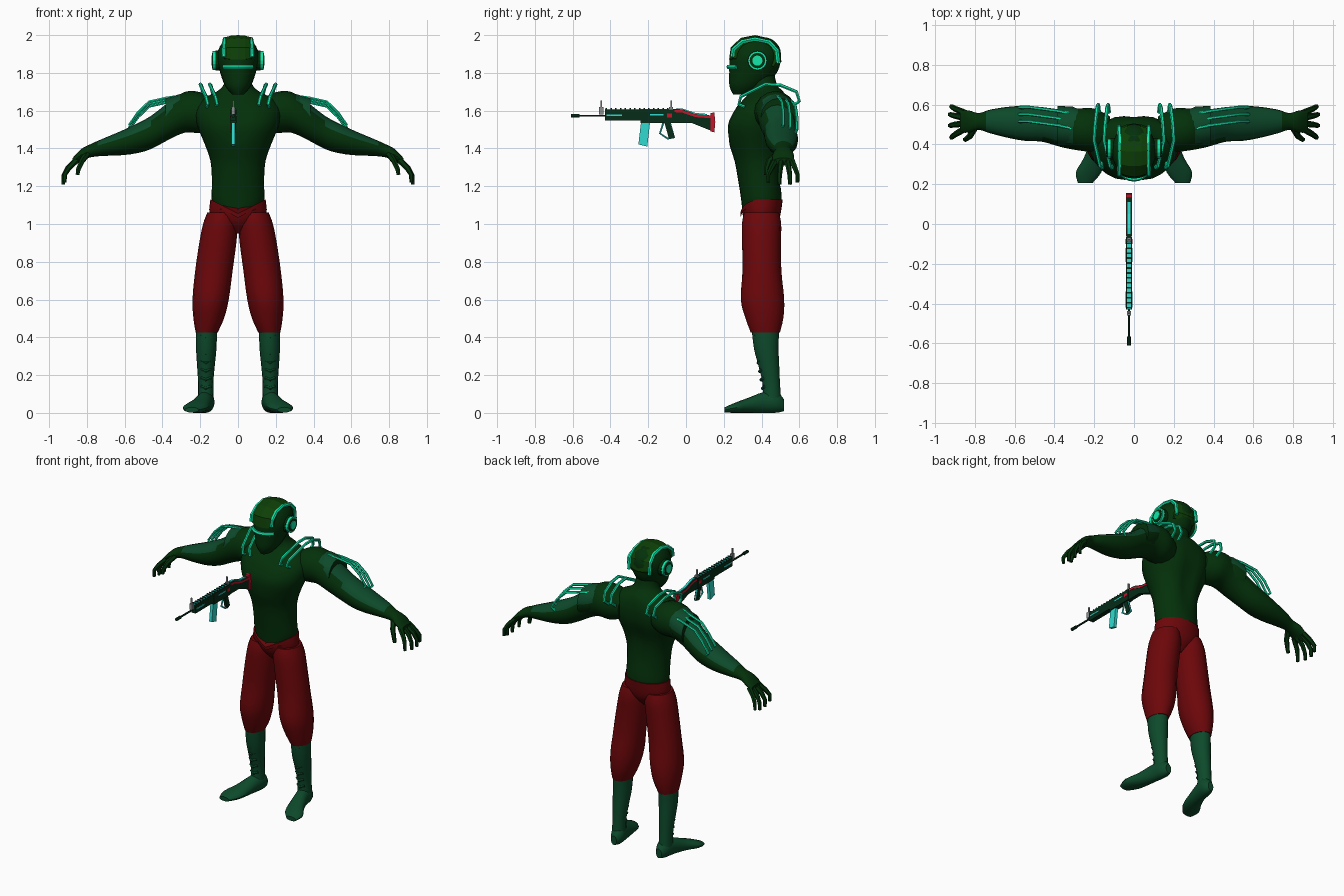
import bpy, bmesh, math
from mathutils import Vector

cube = bpy.data.objects.get("Cube")
if cube:
    bpy.data.objects.remove(cube)


def material(name, *rgb):
    m = bpy.data.materials.new(name)
    m.use_nodes = True
    m.diffuse_color = (*rgb, 1)
    m.node_tree.nodes["Principled BSDF"].inputs["Base Color"].default_value = (*rgb, 1)
    return m


SUIT = material("dark green suit", .001, .03, .003)
CAP = material("helmet green", .004, .05, .002)
BOOT = material("boot green", .004, .068, .024)
RED = material("dark red cloth", .15, .002, .003)
TEAL = material("bright teal", .006, .8, .4)
GUN = material("gun dark green", .002, .025, .009)
CYAN = material("gun cyan", .03, .7, .62)
STOCK = material("gun red", .55, .008, .025)
GREY = material("sight grey", .25, .27, .27)


def finish(ob, smooth=True):
    bpy.ops.object.select_all(action='DESELECT')
    ob.select_set(True)
    bpy.context.view_layer.objects.active = ob
    if ob.type == 'CURVE':
        bpy.ops.object.convert(target='MESH')
        ob = bpy.context.object
    if smooth:
        bpy.ops.object.shade_smooth_by_angle(angle=math.radians(35))
    return ob


def mesh(name, verts, faces, mats, smooth=True, rule=None):
    bm = bmesh.new()
    vs = [bm.verts.new(v) for v in verts]
    for f in faces:
        bm.faces.new([vs[i] for i in f])
    bmesh.ops.recalc_face_normals(bm, faces=bm.faces)
    bm.normal_update()
    if rule:
        for f in bm.faces:
            f.material_index = rule(f)
    me = bpy.data.meshes.new(name)
    bm.to_mesh(me)
    bm.free()
    for m in mats:
        me.materials.append(m)
    ob = bpy.data.objects.new(name, me)
    bpy.context.collection.objects.link(ob)
    return finish(ob, smooth)


def loft(name, rings, mats, axis='z', side=1, n=16, sub=3, tweak=None, rule=None):
    """Skin smooth elliptical rings (x, y, z, radius a, radius b)."""
    r = [Vector(k) for k in rings]
    path = []
    for i in range(len(r) - 1):
        a, b, c, d = r[max(i - 1, 0)], r[i], r[i + 1], r[min(i + 2, len(r) - 1)]
        for k in range(sub):
            t = k / sub
            path.append(b + (c - a) * (t / 2) + (a * 2 - b * 5 + c * 4 - d) * (t * t / 2)
                        + (b * 3 - a - c * 3 + d) * (t ** 3 / 2))
    path.append(r[-1])
    verts = []
    for x, y, z, ra, rb in path:
        for k in range(n):
            u = ra * math.cos(math.tau * k / n)
            v = rb * math.sin(math.tau * k / n)
            p = {'z': (x + u, y + v, z), 'x': (x, y + u, z + v), 'y': (x + u, y, z + v)}[axis]
            p = tweak(*p) if tweak else p
            verts.append((p[0] * side, p[1], p[2]))
    faces = [(i * n + k, i * n + (k + 1) % n, (i + 1) * n + (k + 1) % n, (i + 1) * n + k)
             for i in range(len(path) - 1) for k in range(n)]
    faces += [tuple(range(n)), tuple(range(len(verts) - n, len(verts)))]
    return mesh(name, verts, faces, mats, rule=rule)


def extrude(name, outline, x0, x1, mat, taper=0):
    """Extrude a (y, z) outline along x, optionally shrinking toward both sides."""
    n = len(outline)
    cy, cz = sum(p[0] for p in outline) / n, sum(p[1] for p in outline) / n
    verts = []
    for k in range(5):
        s = 1 - taper * (k / 2 - 1) ** 2
        x = x0 + (x1 - x0) * k / 4
        verts += [(x, cy + (y - cy) * s, cz + (z - cz) * s) for y, z in outline]
    faces = [(j * n + i, j * n + (i + 1) % n, (j + 1) * n + (i + 1) % n, (j + 1) * n + i)
             for j in range(4) for i in range(n)]
    faces += [tuple(range(n)), tuple(range(4 * n, 5 * n))]
    return mesh(name, verts, faces, [mat], smooth=False)


def tube(name, pts, radius, mat, side=1, tip=1):
    cu = bpy.data.curves.new(name, 'CURVE')
    cu.dimensions = '3D'
    cu.bevel_depth = radius
    cu.bevel_resolution = 1
    cu.use_fill_caps = True
    sp = cu.splines.new('POLY')
    sp.points.add(len(pts) - 1)
    for i, (p, (x, y, z)) in enumerate(zip(sp.points, pts)):
        p.co = (x * side, y, z, 1)
        p.radius = 1 + (tip - 1) * i / (len(pts) - 1)
    cu.materials.append(mat)
    ob = bpy.data.objects.new(name, cu)
    bpy.context.collection.objects.link(ob)
    return finish(ob)


# Torso with a spine groove and a chest cleft that fade out at their ends
def muscle(x, y, z):
    groove = max(0, 1 - abs(x) / .08)
    if y > .42:
        y -= .024 * groove * max(0, 1 - ((z - 1.43) / .25) ** 2)
    elif y < .35:
        y += .014 * groove * max(0, 1 - ((z - 1.53) / .1) ** 2)
    return x, y, z


loft("torso", [(0, .4, 1.05, .10, .1), (0, .4, 1.12, .138, .107), (0, .39, 1.22, .138, .112),
               (0, .38, 1.33, .145, .122), (0, .372, 1.42, .175, .142), (0, .38, 1.52, .215, .168),
               (0, .4, 1.6, .225, .15), (0, .42, 1.66, .19, .115), (0, .425, 1.7, .115, .09),
               (0, .41, 1.74, .075, .07), (0, .4, 1.82, .065, .065)], [SUIT], n=28, tweak=muscle)


# Pants hips with a waistline dipping at the front
def dip(x, y, z):
    if z > 1.1 and y < .4:
        z -= .075 * max(0, 1 - abs(x) / .145)
    return x, y, z


loft("pants_hips", [(0, .4, .95, .025, .035), (0, .4, 1.0, .1, .08), (0, .4, 1.05, .15, .1),
                    (0, .4, 1.13, .146, .112)], [RED], n=28, tweak=dip)

for s, tag in ((1, "left"), (-1, "right")):
    # Leg and boot
    loft(tag + "_pants_leg", [(.085, .4, 1.06, .078, .092), (.093, .4, 1.0, .092, .104),
                              (.107, .4, .9, .098, .103), (.128, .402, .75, .099, .103),
                              (.145, .405, .6, .096, .115), (.155, .415, .5, .081, .1),
                              (.166, .42, .425, .058, .077)], [RED], side=s)
    loft(tag + "_boot_shaft", [(.166, .42, .45, .055, .073), (.168, .425, .34, .054, .065),
                               (.17, .44, .24, .046, .054), (.171, .452, .15, .04, .046),
                               (.171, .455, .05, .042, .05)], [BOOT], side=s)
    loft(tag + "_foot", [(.165, .52, .04, .02, .03), (.167, .48, .057, .043, .056),
                         (.178, .41, .055, .045, .055), (.2, .33, .04, .053, .04),
                         (.228, .26, .027, .064, .027), (.245, .205, .016, .036, .014)],
         [BOOT], axis='y', side=s)
    for i in range(7):
        z = .13 + i * .045
        y = .405 - i * .0075
        tube(tag + "_boot_lace", [(.145, y + .012, z + .01), (.17, y, z), (.195, y + .012, z + .01)],
             .009, BOOT, s)

    # Arm, with a plate along its outer top
    loft(tag + "_arm", [(.12, .45, 1.58, .09, .08), (.2, .47, 1.59, .11, .108),
                        (.28, .475, 1.592, .105, .108), (.36, .48, 1.55, .095, .1),
                        (.46, .5, 1.485, .087, .088), (.54, .505, 1.452, .088, .078),
                        (.62, .51, 1.428, .08, .064), (.72, .515, 1.405, .06, .045),
                        (.78, .515, 1.388, .042, .035), (.83, .515, 1.366, .056, .031),
                        (.875, .515, 1.33, .055, .02)], [SUIT, BOOT], axis='x', side=s,
         rule=lambda f: int(.3 < abs(f.calc_center_median().x) < .74 and f.normal.z > .5))
    loft(tag + "_shoulder_pad", [(.25, .485, 1.615, .08, .07), (.31, .49, 1.592, .1, .095),
                                 (.385, .495, 1.568, .098, .098)], [SUIT, BOOT], axis='x',
         side=s, sub=1, rule=lambda f: int(f.normal.z > .1))

    # Fingers and thumb
    for y, dy, reach in ((.475, -.04, .9), (.505, -.01, 1), (.535, .015, 1), (.56, .03, .9)):
        tube(tag + "_finger", [(.855, y, 1.338), (.855 + .047 * reach, y + dy * .6, 1.295),
                               (.855 + .069 * reach, y + dy, 1.338 - .085 * reach),
                               (.855 + .07 * reach, y + dy, 1.338 - .13 * reach)], .017, SUIT, s, .6)
    tube(tag + "_thumb", [(.8, .485, 1.37), (.825, .44, 1.335), (.845, .425, 1.29),
                          (.85, .425, 1.26)], .018, SUIT, s, .6)

    # Arm tubes and trapezius tubes
    for i in range(3):
        y = .495 + i * .036
        z = -.012 * i
        tube(tag + "_arm_tube", [(.29, y - .02, 1.68 + z), (.38, y, 1.667 + z), (.47, y + .012, 1.647 + z),
                                 (.53, y + .02, 1.59 + z), (.575, y + .02, 1.525 + z),
                                 (.55, y + .01, 1.5 + z)], .008, TEAL, s)
    for x in (.115, .165):
        tube(tag + "_shoulder_tube", [(x, .31, 1.62), (x - .005, .28, 1.635), (x + .005, .29, 1.675),
                                      (x + .035, .42, 1.74), (x + .03, .5, 1.735), (x + .02, .585, 1.70),
                                      (x + .015, .6, 1.65), (x + .01, .56, 1.62)], .0095, TEAL, s)

    # Earpiece and crown strip
    for part, x, r, m in (("housing", .118, .053, SUIT), ("rim", .134, .05, TEAL),
                          ("dish", .137, .041, SUIT), ("button", .141, .027, TEAL)):
        disc = [(.378 + r * math.cos(math.tau * k / 16), 1.865 + r * math.sin(math.tau * k / 16))
                for k in range(16)]
        extrude(tag + "_ear_" + part, disc, s * .09, s * x, m)
    tube(tag + "_crown_strip", [(.075, .245, 1.885), (.075, .25, 1.925), (.072, .298, 1.966),
                                (.07, .365, 1.979), (.072, .44, 1.964), (.075, .482, 1.92),
                                (.075, .49, 1.85)], .0115, TEAL, s)

# Head, crown panel and visor
loft("head", [(0, .3, 1.685, .03, .05), (0, .32, 1.73, .068, .09), (0, .355, 1.8, .094, .126),
              (0, .367, 1.88, .112, .136), (0, .37, 1.94, .096, .122), (0, .37, 1.98, .06, .08),
              (0, .37, 1.99, .02, .03)], [SUIT], n=20)
extrude("helmet_crown", [(.228, 1.87), (.237, 1.935), (.29, 1.985), (.365, 2.0), (.445, 1.982),
                         (.495, 1.93), (.505, 1.86), (.48, 1.82), (.3, 1.86)], -.075, .075, CAP, .15)
tube("visor", [(.104 * math.sin(a), .362 - .137 * math.cos(a), 1.832)
               for a in (i * .2 for i in range(-4, 5))], .012, TEAL)


# Rifle, laid along y in front of the chest
def gun(name, outline, half, mat, dx=0):
    extrude("rifle_" + name, outline, dx - .025 - half, dx - .025 + half, mat)


def rect(y0, y1, z0, z1):
    return [(y0, z0), (y1, z0), (y1, z1), (y0, z1)]


tube("rifle_barrel", [(-.025, -.6, 1.573), (-.025, -.42, 1.573)], .006, GUN)
tube("rifle_muzzle", [(-.025, -.61, 1.573), (-.025, -.565, 1.573)], .01, GUN)
gun("handguard", rect(-.43, -.24, 1.548, 1.603), .015, GUN)
gun("receiver", rect(-.24, -.065, 1.535, 1.606), .016, GUN)
gun("rail", rect(-.43, -.07, 1.6, 1.609), .011, CYAN)
for i in range(14):
    gun("rail_tooth", rect(-.425 + i * .025, -.417 + i * .025, 1.6, 1.614), .012, GUN)
gun("magazine", [(-.238, 1.54), (-.19, 1.54), (-.205, 1.41), (-.252, 1.422)], .01, CYAN)
gun("grip", [(-.115, 1.54), (-.085, 1.54), (-.06, 1.46), (-.09, 1.45)], .009, GUN)
tube("rifle_grip_trim", [(-.025, -.12, 1.535), (-.025, -.138, 1.48), (-.025, -.097, 1.452),
                         (-.025, -.062, 1.458), (-.025, -.085, 1.535)], .006, CYAN)
gun("stock", [(-.07, 1.535), (.03, 1.535), (.13, 1.495), (.13, 1.575), (.05, 1.582), (-.02, 1.607),
              (-.07, 1.609)], .012, GUN)
gun("stock_top", [(-.05, 1.604), (-.02, 1.603), (.05, 1.578), (.11, 1.573), (.11, 1.583),
                  (.05, 1.588), (-.02, 1.612), (-.05, 1.613)], .007, CYAN)
gun("butt_plate", [(.13, 1.49), (.15, 1.485), (.155, 1.54), (.15, 1.59), (.13, 1.588)], .014, STOCK)
for dx in (-.016, .016):
    gun("side_bar", rect(-.42, -.34, 1.572, 1.58), .002, CYAN, dx)
    gun("bolt_cover", rect(-.19, -.12, 1.575, 1.583), .002, CYAN, dx)
    gun("red_mark", rect(-.1, -.075, 1.565, 1.585), .002, STOCK, dx)
for dx in (-.012, .012):
    gun("stock_stripe", [(-.06, 1.592), (-.02, 1.59), (.05, 1.566), (.13, 1.56), (.13, 1.575),
                         (.05, 1.579), (-.02, 1.603), (-.06, 1.604)], .002, STOCK, dx)
for y in (-.45, -.08):
    gun("sight_base", rect(y - .01, y + .012, 1.58, 1.62), .009, GREY)
    gun("sight_post", rect(y - .003, y + .005, 1.61, 1.655), .005, GREY)
